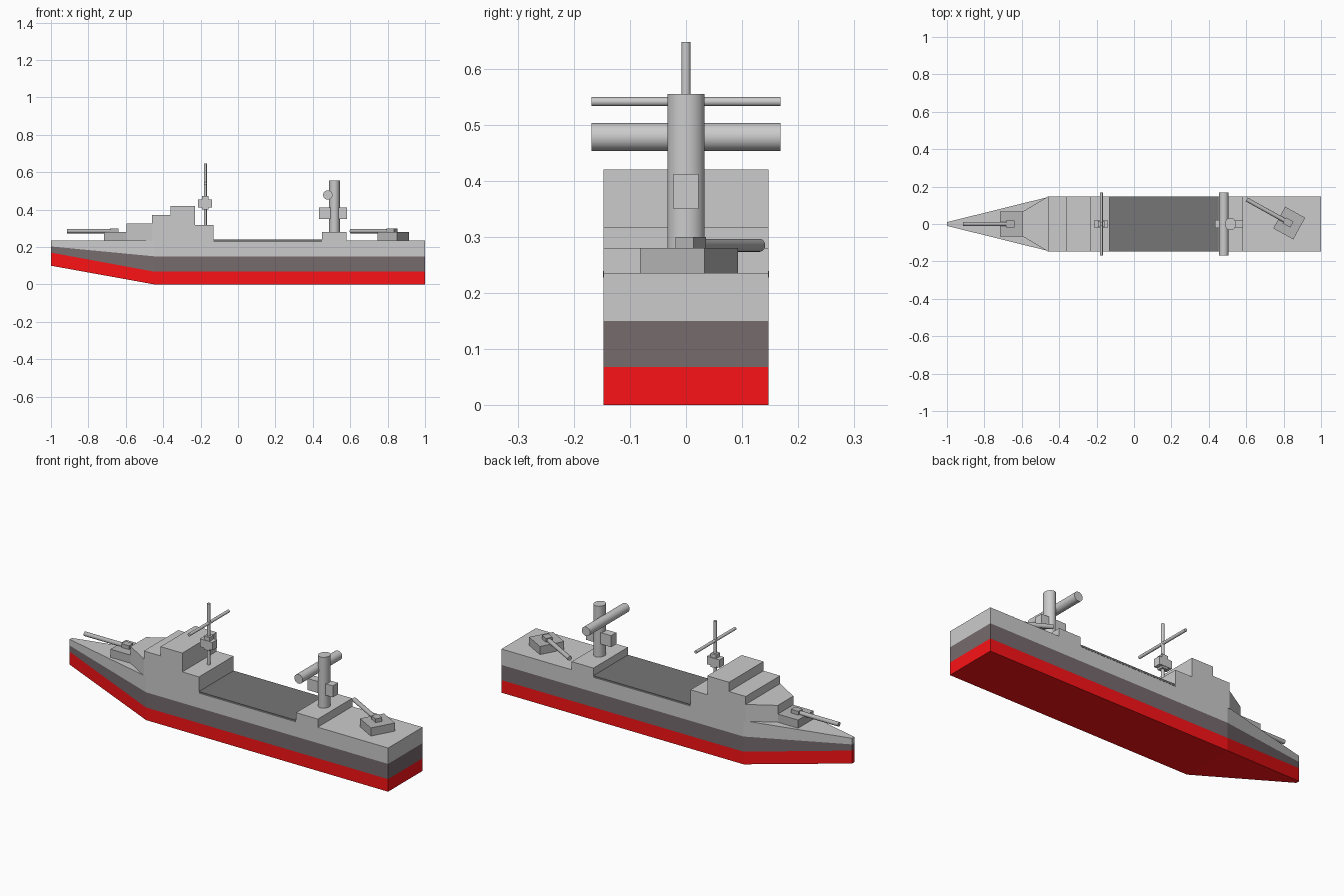
import bpy, bmesh
from math import radians, pi
from mathutils import Matrix, Vector

default = bpy.data.objects.get("Cube")
if default:
    bpy.data.objects.remove(default, do_unlink=True)


def material(name, rgb):
    m = bpy.data.materials.new(name)
    m.use_nodes = True
    color = (*rgb, 1)
    m.diffuse_color = color
    node = next(n for n in m.node_tree.nodes if n.type == 'BSDF_PRINCIPLED')
    node.inputs["Base Color"].default_value = color
    return m


RED = material("red_paint", (0.95, 0.006, 0.008))
DARK = material("dark_band", (0.18, 0.145, 0.155))
PALE = material("pale_grey", (0.8, 0.8, 0.8))
DECK = material("dark_deck", (0.18, 0.18, 0.18))
GUN = material("gun_grey", (0.47, 0.47, 0.47))


def finish(name, bm, mats):
    bmesh.ops.recalc_face_normals(bm, faces=bm.faces)
    mesh = bpy.data.meshes.new(name)
    bm.to_mesh(mesh)
    bm.free()
    for m in mats:
        mesh.materials.append(m)
    ob = bpy.data.objects.new(name, mesh)
    bpy.context.collection.objects.link(ob)
    return ob


def box(name, x, y, z, mat=PALE):
    """Box from (low, high) ranges on each axis."""
    lo, hi = Vector((x[0], y[0], z[0])), Vector((x[1], y[1], z[1]))
    bm = bmesh.new()
    bmesh.ops.create_cube(bm, size=1)
    for v in bm.verts:
        v.co = (lo + hi) / 2 + v.co * (hi - lo)
    return finish(name, bm, [mat])


def rod(name, center, radius, length, axis='Z', mat=PALE, stretch=1):
    bm = bmesh.new()
    bmesh.ops.create_cone(bm, cap_ends=True, segments=32, radius1=radius,
                          radius2=radius, depth=length)
    bm.transform(Matrix.Diagonal((1, stretch, 1, 1)))
    turn = {'X': Matrix.Rotation(pi / 2, 4, 'Y'),
            'Y': Matrix.Rotation(pi / 2, 4, 'X'), 'Z': Matrix()}[axis]
    bm.transform(Matrix.Translation(center) @ turn)
    for f in bm.faces:
        f.smooth = len(f.verts) == 4
    return finish(name, bm, [mat])


def sym(half):
    return (-half, half)


W, TOP = 0.147, 0.236
BREAK = -0.447


# Hull: stacked outlines, one paint colour per band
def hull():
    bm = bmesh.new()
    levels = [(0, 0.10), (0.068, 0.17), (0.15, 0.203), (TOP, TOP)]
    rings = []
    for z, bow in levels:
        half = [(-1, 0.01, bow), (BREAK, W, z), (1, W, z)]
        outline = half + [(x, -y, h) for x, y, h in reversed(half)]
        rings.append([bm.verts.new(p) for p in outline])
    for band, (a, b) in enumerate(zip(rings, rings[1:])):
        for i in range(6):
            j = (i + 1) % 6
            bm.faces.new((a[i], a[j], b[j], b[i])).material_index = band
    for ring, band in ((rings[0], 0), (rings[-1], 2)):
        for ids in ((0, 1, 4, 5), (1, 2, 3, 4)):
            bm.faces.new([ring[i] for i in ids]).material_index = band
    finish("hull", bm, [RED, DARK, PALE])


hull()
box("well_deck", (-0.13, 0.45), sym(W + 0.001), (0.228, 0.239), DECK)


# Bridge: tapered front tier, then full-width steps
def bridge_front():
    bm = bmesh.new()
    plan = [(-0.595, -0.066), (-0.46, -W), (-0.46, W), (-0.595, 0.066)]
    face = bm.faces.new([bm.verts.new((x, y, TOP - 0.004)) for x, y in plan])
    ext = bmesh.ops.extrude_face_region(bm, geom=[face])
    for v in ext["geom"]:
        if isinstance(v, bmesh.types.BMVert):
            v.co.z = 0.327
    bmesh.ops.recalc_face_normals(bm, faces=bm.faces)
    finish("bridge_front", bm, [PALE])


bridge_front()
for name, x, z in (("bridge_middle", (-0.46, -0.36), 0.37),
                   ("bridge_top", (-0.36, -0.23), 0.42),
                   ("bridge_rear", (-0.23, -0.13), 0.318)):
    box(name, x, sym(W), (TOP - 0.004, z))

# Thin mast with its crossed equipment boxes and yard
MX = -0.175
rod("mast", (MX, 0, 0.482), 0.008, 0.33)
rod("mast_yard", (MX, 0, 0.541), 0.008, 0.337, 'Y')
box("mast_box", (MX - 0.039, MX + 0.036), sym(0.02), (0.41, 0.453))
box("mast_box_upper", (MX - 0.017, MX + 0.017), sym(0.017), (0.40, 0.473))

# Aft tower with cross boxes and a long drum
box("tower_base", (0.45, 0.58), sym(W), (TOP - 0.004, 0.28))
rod("tower", (0.516, 0, 0.415), 0.029, 0.28, stretch=1.15)
box("tower_box", (0.432, 0.582), sym(0.022), (0.35, 0.412))
rod("tower_drum", (0.48, 0, 0.478), 0.025, 0.337, 'Y')


# Gun turret, barrel toward -x before turning
def turret(prefix, x, y, angle):
    place = Matrix.Translation((x, y, 0)) @ Matrix.Rotation(radians(angle), 4, 'Z')
    parts = [
        box(prefix + "_turret", sym(0.061), sym(0.066), (TOP - 0.004, 0.28), GUN),
        box(prefix + "_gun_mount", (-0.03, 0.016), sym(0.018), (0.275, 0.3), GUN),
        rod(prefix + "_barrel", (-0.135, 0, 0.285), 0.0115, 0.25, 'X', GUN),
    ]
    for ob in parts:
        ob.matrix_world = place


turret("front", -0.655, 0, 0)
turret("aft", 0.83, 0.005, -29)
